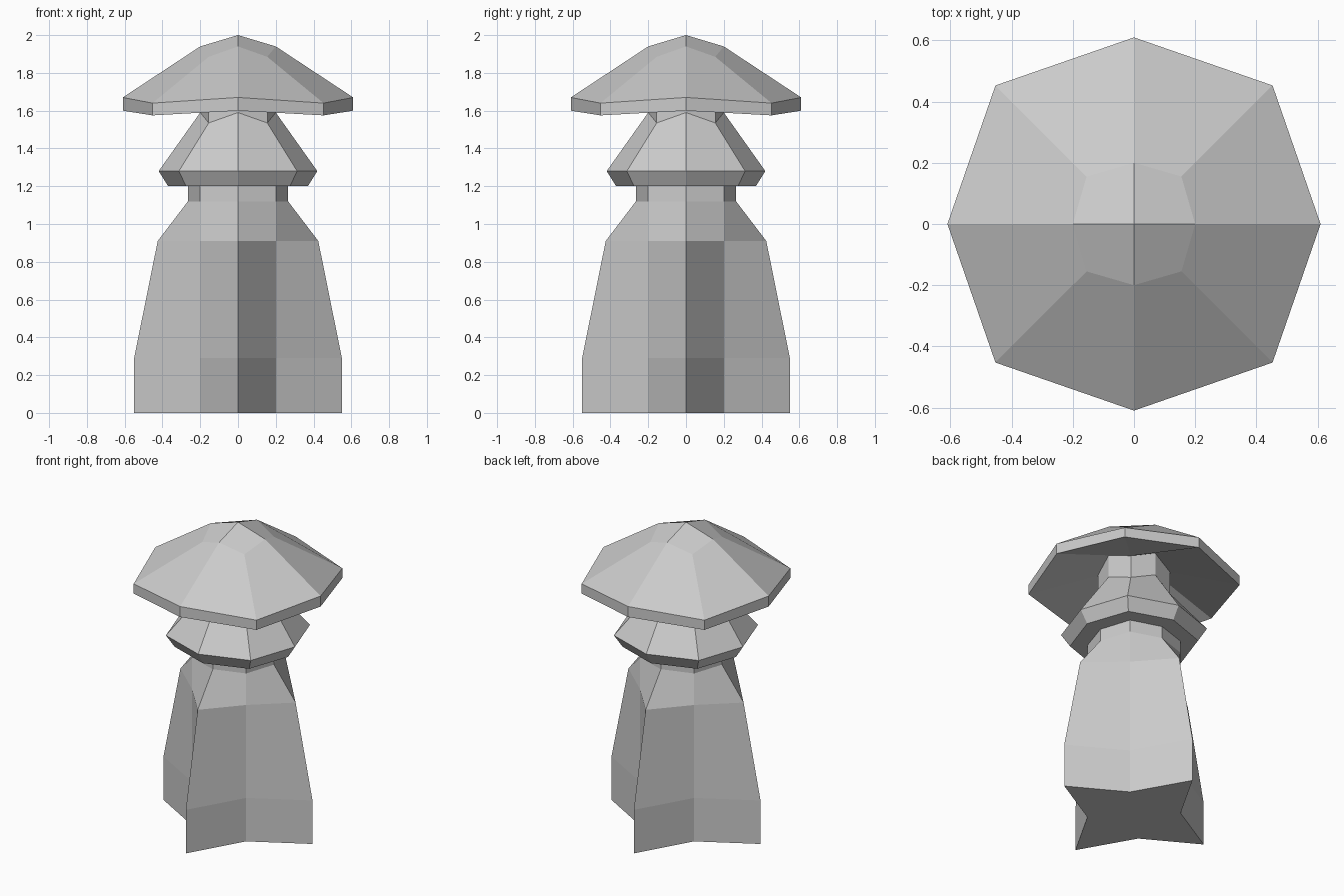
import bpy
import bmesh

cube = bpy.data.objects.get("Cube")
if cube:
    bpy.data.objects.remove(cube, do_unlink=True)

grey = bpy.data.materials.new("plain_grey")
grey.use_nodes = True
colour = (0.6, 0.6, 0.6, 1)
grey.diffuse_color = colour
grey.node_tree.nodes["Principled BSDF"].inputs["Base Color"].default_value = colour

# Unit directions of the eight ring corners, alternating axis and diagonal
DIRS = [(1, 0), (1, 1), (0, 1), (-1, 1), (-1, 0), (-1, -1), (0, -1), (1, -1)]


def loft(name, rings, floor=False, peak=None):
    """Join eight-sided rings: (axis reach, axis z, diagonal offset, diagonal z)."""
    bm = bmesh.new()
    loops = []
    for axis, axis_z, diag, diag_z in rings:
        loops.append([bm.verts.new((x * diag, y * diag, diag_z) if x and y
                                   else (x * axis, y * axis, axis_z))
                      for x, y in DIRS])
    for low, high in zip(loops, loops[1:]):
        for i in range(8):
            j = (i + 1) % 8
            bm.faces.new((low[i], low[j], high[j], high[i]))
    if floor:
        bm.faces.new(loops[0][::-1])
    if peak:
        # Four kite faces meet at the tip
        tip = bm.verts.new((0, 0, peak))
        top = loops[-1]
        for i in range(0, 8, 2):
            bm.faces.new((top[i], top[i + 1], top[(i + 2) % 8], tip))
    mesh = bpy.data.meshes.new(name)
    bm.to_mesh(mesh)
    bm.free()
    mesh.materials.append(grey)
    obj = bpy.data.objects.new(name, mesh)
    bpy.context.collection.objects.link(obj)
    return obj


def level(axis, diag, z):
    return (axis, z, diag, z)


# Four-pointed star base that narrows into the neck
neck = level(0.265, 0.2, 1.2)
loft("star_body", [level(0.55, 0.2, 0), level(0.55, 0.2, 0.29),
                   level(0.425, 0.2, 0.91), level(0.265, 0.2, 1.12), neck],
     floor=True)

# Lower roof with bevelled rim
collar = (0.2, 1.59, 0.155, 1.535)
loft("lower_roof", [neck, level(0.37, 0.275, 1.2), level(0.42, 0.313, 1.28), collar])

# Short post between the roofs
post_top = (0.2, 1.74, 0.155, 1.685)
loft("upper_post", [collar, post_top])

# Wide upper roof with hollow underside
loft("upper_roof", [post_top, (0.61, 1.6, 0.453, 1.575), (0.61, 1.67, 0.453, 1.64),
                    (0.2, 1.94, 0.155, 1.885)], peak=2.0)
